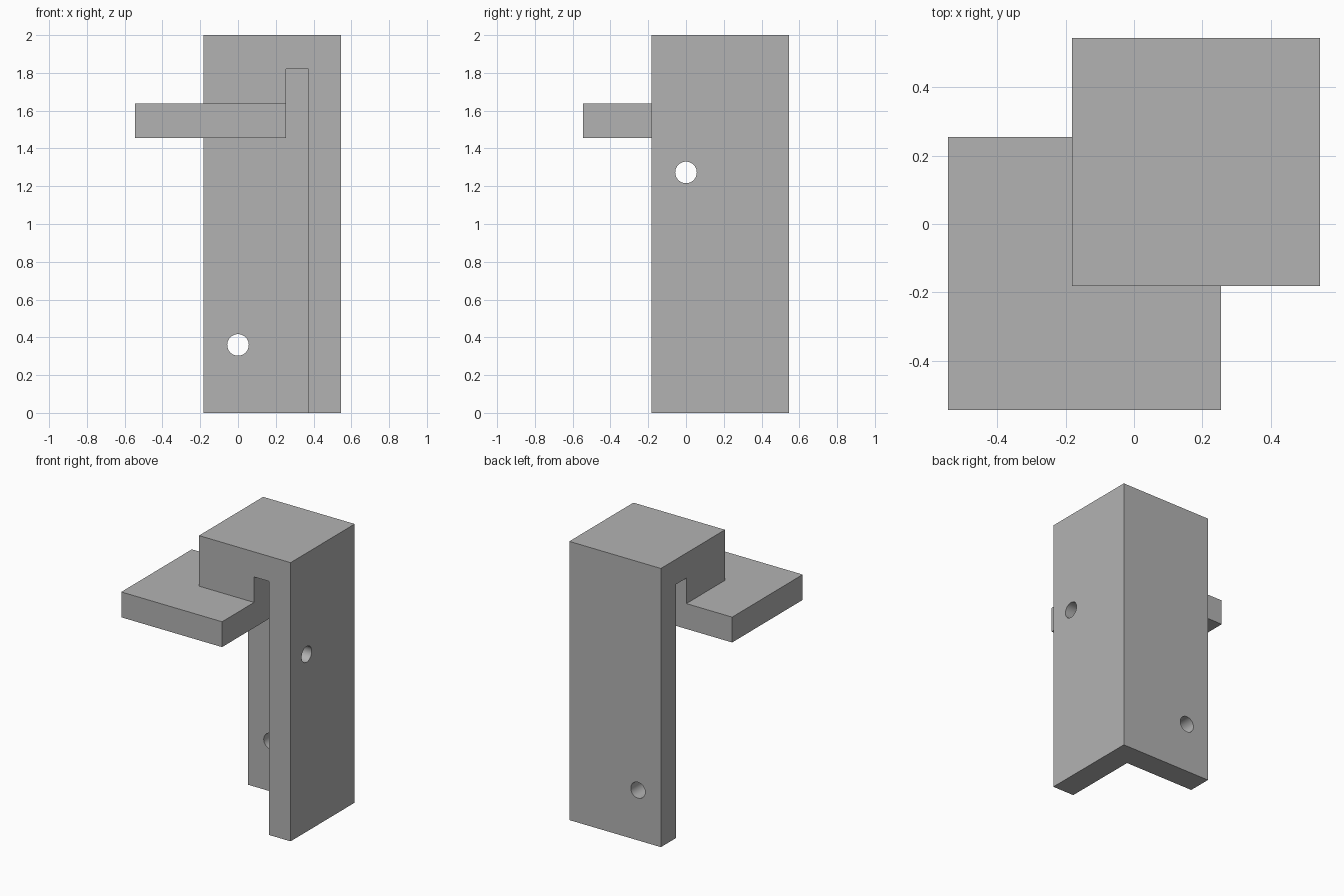
import bpy
from math import pi

cube = bpy.data.objects.get("Cube")
if cube:
    bpy.data.objects.remove(cube, do_unlink=True)

grey = bpy.data.materials.new("plain_grey")
grey.use_nodes = True
colour = (0.45, 0.45, 0.45, 1)
grey.diffuse_color = colour
grey.node_tree.nodes["Principled BSDF"].inputs["Base Color"].default_value = colour


def box(name, low, high):
    centre = [(a + b) / 2 for a, b in zip(low, high)]
    bpy.ops.mesh.primitive_cube_add(size=1, location=centre)
    obj = bpy.context.object
    obj.name = name
    obj.scale = [b - a for a, b in zip(low, high)]
    bpy.ops.object.transform_apply(location=True, rotation=True, scale=True)
    obj.data.materials.append(grey)
    return obj


def drill(name, location, rotation):
    bpy.ops.mesh.primitive_cylinder_add(
        vertices=48, radius=0.057, depth=0.5, location=location, rotation=rotation)
    obj = bpy.context.object
    obj.name = name
    obj.data.materials.append(grey)
    return obj


def combine(target, tool, operation):
    mod = target.modifiers.new(operation.lower(), "BOOLEAN")
    mod.operation = operation
    mod.solver = "EXACT"
    mod.object = tool
    bpy.context.view_layer.objects.active = target
    bpy.ops.object.modifier_apply(modifier=mod.name)
    bpy.data.objects.remove(tool, do_unlink=True)


near, far = -0.182, 0.545      # footprint of the bracket on both axes
wall, hook = 0.373, 0.255      # inner wall faces and hook faces
cap = 1.82                     # underside of the cap

# Corner bracket: two walls under a square cap
bracket = box("corner_bracket", (near, near, 0), (far, far, 2))
combine(bracket, box("hollow", (-1, -1, -1), (wall, wall, cap)), "DIFFERENCE")

# Hanging block and the tray that reaches out from it
combine(bracket, box("hanging_block", (near, near, 1.5), (hook, hook, 1.9)), "UNION")
combine(bracket, box("tray", (-far, -far, 1.455), (hook, hook, 1.637)), "UNION")

# One screw hole through each wall
combine(bracket, drill("back_hole", (0, 0.5, 0.36), (pi / 2, 0, 0)), "DIFFERENCE")
combine(bracket, drill("side_hole", (0.5, 0, 1.273), (0, pi / 2, 0)), "DIFFERENCE")

bpy.ops.object.select_all(action="DESELECT")
bracket.select_set(True)
bpy.context.view_layer.objects.active = bracket
bpy.ops.object.shade_smooth_by_angle(angle=pi / 6)
